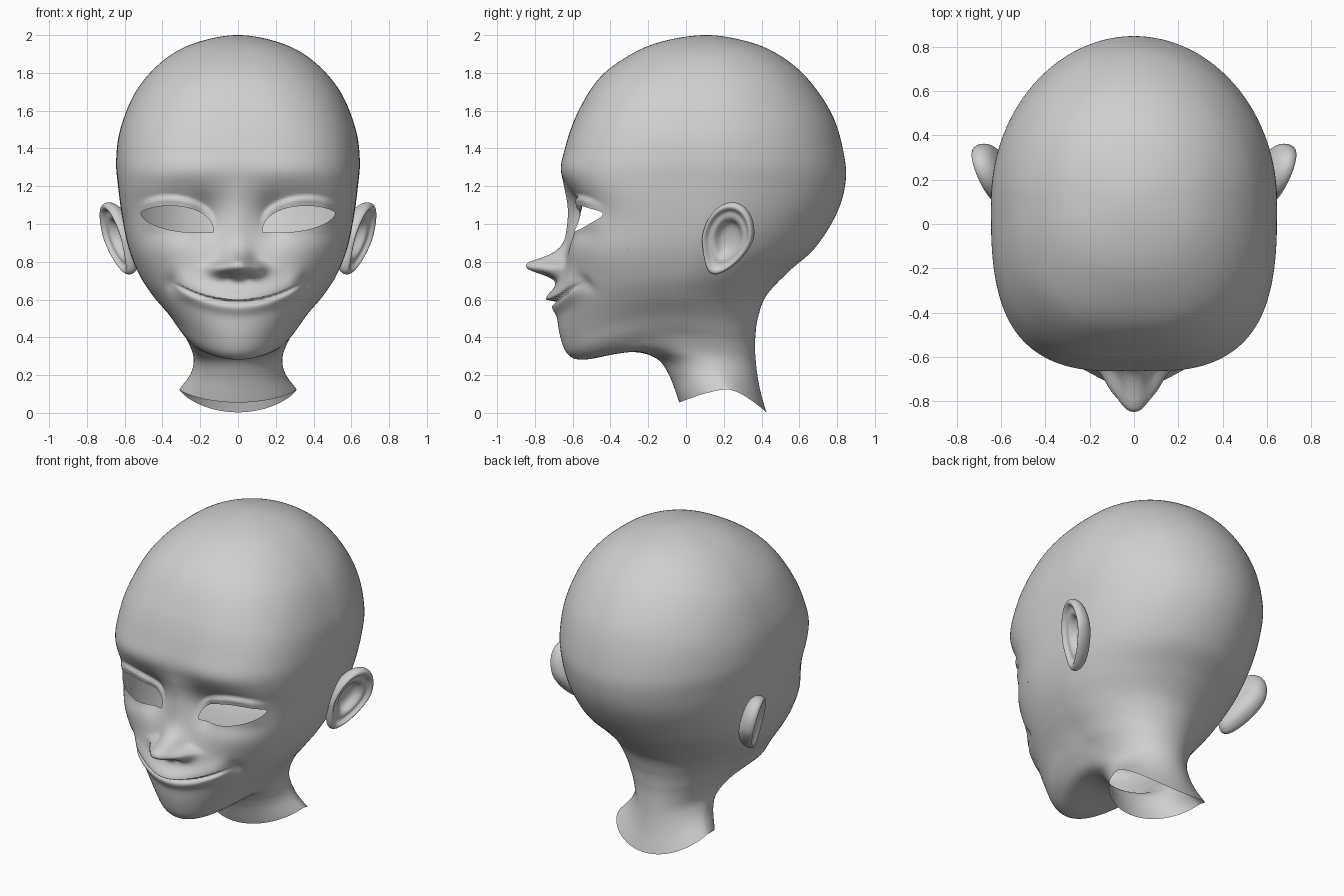
import bpy, bmesh, math
from mathutils import Vector

cube = bpy.data.objects.get("Cube")
if cube:
    bpy.data.objects.remove(cube)

GREY = (0.62, 0.62, 0.62, 1)
skin = bpy.data.materials.new("plain_grey")
skin.use_nodes = True
skin.diffuse_color = GREY
skin.node_tree.nodes["Principled BSDF"].inputs["Base Color"].default_value = GREY

# Loops from crown to neck: front y z, widest y z, half width, back y z, front squareness
LOOPS = [
    (.115, 2, .115, 2, 0, .115, 2, 2.1),
    (-.12, 1.968, .11, 1.957, .23, .34, 1.962, 2.1),
    (-.3, 1.893, .1, 1.862, .4, .505, 1.887, 2.2),
    (-.465, 1.765, .1, 1.703, .54, .65, 1.763, 2.4),
    (-.587, 1.56, .1, 1.505, .622, .78, 1.565, 2.7),
    (-.65, 1.35, .1, 1.34, .645, .841, 1.34, 3),
    (-.642, 1.2, .08, 1.2, .635, .84, 1.19, 3.2),
    (-.61, 1.03, .05, 1.03, .612, .79, 1.04, 3),
    (-.63, .85, 0, .87, .578, .68, .87, 2.8),
    (-.675, .68, -.05, .73, .522, .54, .745, 2.3),
    (-.685, .55, -.08, .62, .45, .425, .62, 2.1),
    (-.665, .4, -.07, .53, .372, .38, .5, 2),
    (-.62, .305, -.06, .46, .32, .367, .4, 2),
    (-.53, .283, -.01, .4, .277, .365, .34, 2),
    (-.3, .322, .04, .325, .243, .37, .27, 2),
    (-.16, .29, .11, .265, .235, .378, .2, 2),
    (-.09, .2, .17, .2, .255, .395, .11, 2),
    (-.035, .055, .22, .125, .31, .425, .003, 2),
]
COLUMNS, STEPS = 240, 14


def catmull(a, b, c, d, t):
    return [0.5 * (2*q + (r-p)*t + (2*p-5*q+4*r-s)*t*t + (3*q-p-3*r+s)*t**3)
            for p, q, r, s in zip(a, b, c, d)]


def smoothstep(lo, hi, v):
    t = min(1, max(0, (v - lo) / (hi - lo)))
    return t * t * (3 - 2 * t)


def bump(x, z, cx, cz, sx, sz):
    return math.exp(-((x - cx) / sx) ** 2 - ((z - cz) / sz) ** 2)


def loop_points(loop):
    yf, zf, yc, zc, w, yb, zb, n_front = loop
    points = []
    for i in range(COLUMNS):
        u = 2 * math.pi * i / COLUMNS
        a = u - 0.5 * math.sin(u)          # denser columns on the face
        s, c = math.sin(a), math.cos(a)
        n, y_end, z_end = (n_front, yf, zf) if c > 0 else (2, yb, zb)
        r = (abs(s) ** n + abs(c) ** n) ** (-1 / n)
        t = abs(c) * r
        points.append((w * r * s, yc + t * (y_end - yc), zc + t ** 1.5 * (z_end - zc)))
    return points


# Eye opening: positive inside the almond outline
def eye(x, z):
    u = (abs(x) - .13) / .385
    if not 0 < u < 1:
        return -1
    line = .958 + .102 * u
    top = line + .197 * u ** .4 * (1 - u) ** .8
    low = line - .133 * u * (1 - u) ** .5
    return min(top - z, z - low)


# Height above the smiling mouth line
def mouth(x, z):
    return z - .6 - .095 * (x / .33) ** 2


# Nose: blunt tip that widens into the wings
def nose(x, z):
    wide = .07 + .045 * smoothstep(.815, .765, z)
    if z > .795:
        fall = math.exp(-((z - .795) / .05) ** 1.2)
    else:
        fall = math.exp(-(max(0, .775 - z) / .052) ** 2)
    return .195 * fall * math.exp(-(x / wide) ** 2.4) + .02 * bump(x, z, .11, .762, .035, .035)


# Forward push of the face features
def relief(x, z):
    x = abs(x)
    out = .02 * bump(x, z, 0, 1, .07, .16) + nose(x, z)
    out -= .015 * bump(x, z, .05, .715, .025, .018)
    # brow, socket and lids
    out += .014 * bump(x, z, .25, 1.28, .3, .08)
    out -= .042 * bump(x, z, .3, 1.11, .22, .1)
    out -= .055 * bump(x, z, .18, 1.03, .07, .1)
    u = min(1, max(0, (x - .11) / .43))
    fold = 1.0 + .09 * u + .245 * u ** .5 * (1 - u) ** .7
    lid = smoothstep(0, .15, u) * smoothstep(1, .8, u)
    if z < fold:
        out += .026 * lid * smoothstep(fold, fold - .025, z) * smoothstep(.93, 1.04, z)
    # cheeks
    out += .022 * bump(x, z, .36, .87, .15, .1)
    out -= .02 * bump(x, z, .36, .685, .03, .045)
    # lips
    d = mouth(x, z)
    fade = smoothstep(.36, .27, x)
    lip = .02 + .037 * math.exp(-(x / .16) ** 2)
    if d >= 0:
        out += lip * fade * math.exp(-(d / .06) ** 2)
    else:
        gap = smoothstep(0, -.012, d)
        out += fade * (lip * (1 - gap) - .015 * gap * math.exp(-((d + .012) / .012) ** 2))
        out += .024 * fade * gap * math.exp(-((d + .04) / .035) ** 2)
    return out


# Split face edges wherever a function of x and z changes sign
def cut(bm, func):
    made = []
    for e in list(bm.edges):
        a, b = e.verts
        if max(a.co.y, b.co.y) > -.25:
            continue
        inside = func(a.co.x, a.co.z) > 0
        if inside == (func(b.co.x, b.co.z) > 0):
            continue
        lo, hi = 0, 1
        for _ in range(14):
            mid = (lo + hi) / 2
            p = a.co.lerp(b.co, mid)
            if (func(p.x, p.z) > 0) == inside:
                lo = mid
            else:
                hi = mid
        if .02 < lo < .98:
            made.append(bmesh.utils.edge_split(e, a, lo)[1])
        else:
            near = a if lo < .5 else b
            near.co = a.co.lerp(b.co, lo)
            made.append(near)
    bmesh.ops.connect_verts(bm, verts=list(set(made)))


def finish(bm, name):
    bmesh.ops.recalc_face_normals(bm, faces=bm.faces)
    mesh = bpy.data.meshes.new(name)
    bm.to_mesh(mesh)
    bm.free()
    mesh.materials.append(skin)
    mesh.shade_smooth()
    obj = bpy.data.objects.new(name, mesh)
    bpy.context.collection.objects.link(obj)
    return obj


def skin_rows(bm, rows):
    grid = [[bm.verts.new(p) for p in row] for row in rows]
    for upper, lower in zip(grid, grid[1:]):
        for i in range(len(upper)):
            j = (i + 1) % len(upper)
            bm.faces.new((upper[i], upper[j], lower[j], lower[i]))
    bmesh.ops.remove_doubles(bm, verts=bm.verts, dist=1e-5)


# Head and neck shell
yf, zf, yc, zc, w, yb, zb, n = LOOPS[1]
before = (yb, zb, yc, zc, -w, yf, zf, n)
after = [2 * p - q for p, q in zip(LOOPS[-1], LOOPS[-2])]
keys = [before] + LOOPS + [after]
rows = [loop_points(catmull(*keys[k:k + 4], s / STEPS))
        for k in range(len(LOOPS) - 1) for s in range(STEPS)]
rows.append(loop_points(LOOPS[-1]))
bm = bmesh.new()
skin_rows(bm, rows)
cut(bm, mouth)
cut(bm, eye)
holes = [f for f in bm.faces if f.calc_center_median().y < -.25
         and eye(f.calc_center_median().x, f.calc_center_median().z) > 0]
bmesh.ops.delete(bm, geom=holes, context='FACES')
for v in bm.verts:
    if v.co.y < -.2 and v.co.z > .33:
        v.co.y -= relief(v.co.x, v.co.z) * smoothstep(-.28, -.45, v.co.y)
finish(bm, "head")

# Ears: dished egg shapes, radius and height from back to inner bowl
EAR = [(0, -.07), (.5, -.07), (.85, -.05), (.98, -.015), (1, .01), (.95, .032), (.85, .034),
       (.75, .008), (.62, .012), (.5, .002), (.38, -.035), (0, -.045)]
for side, name in ((1, "left_ear"), (-1, "right_ear")):
    across, up = Vector((.052, .137, 0)), Vector((.055, .02, .193))
    outward = across.cross(up).normalized()
    rows = []
    for r, h in EAR:
        row = []
        for i in range(32):
            a = 2 * math.pi * i / 32
            p, q = r * math.cos(a), r * math.sin(a)
            if q < 0:
                p = p * (1 + .25 * q) - .35 * q * q
            co = Vector((.635, .224, .925)) + across * p + up * q + outward * h
            row.append((co.x * side, co.y, co.z))
        rows.append(row)
    bm = bmesh.new()
    skin_rows(bm, rows)
    ear = finish(bm, name)
    ear.modifiers.new("smooth", 'SUBSURF').levels = 2
    ear.modifiers["smooth"].render_levels = 2
